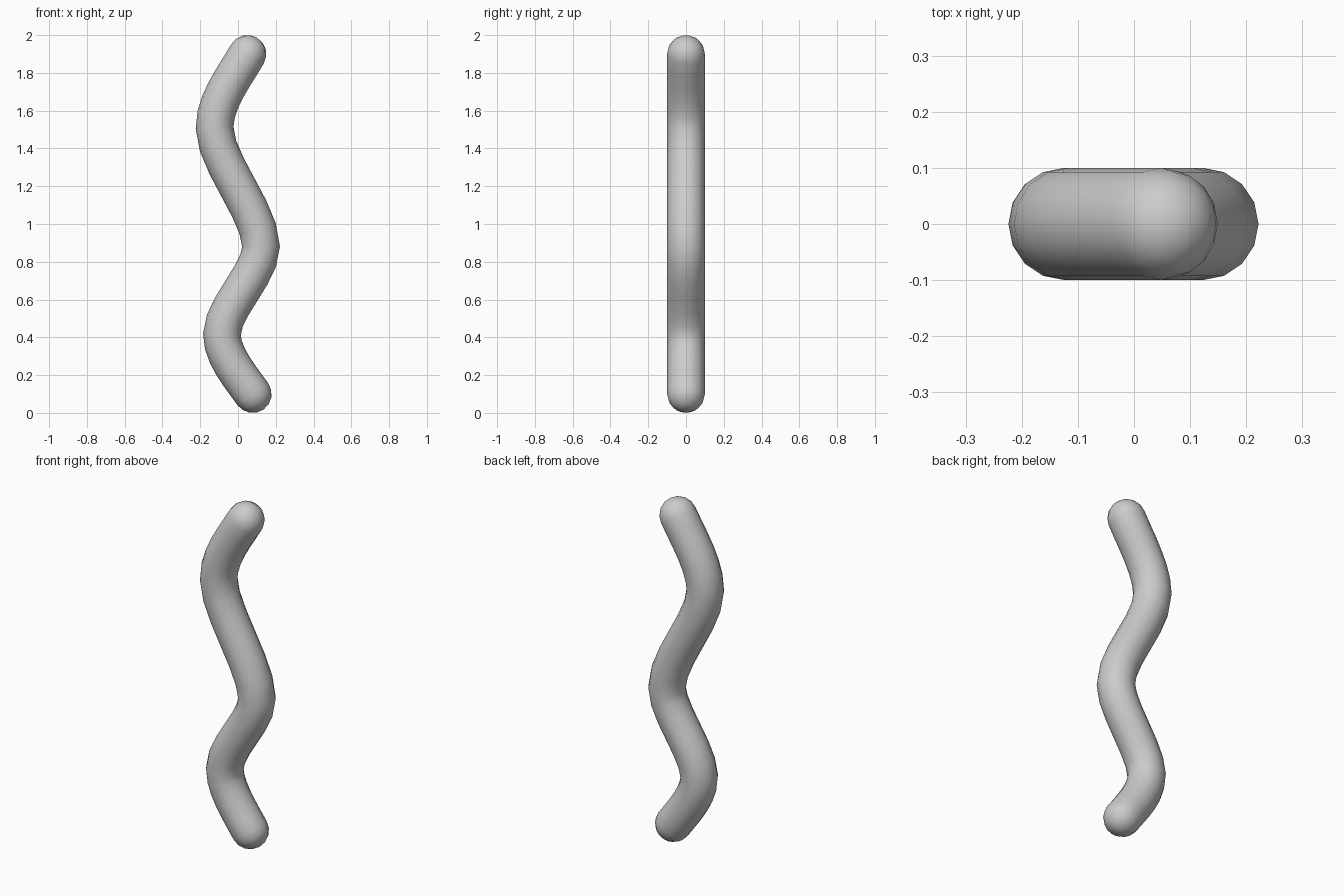
import bpy, bmesh, math
from mathutils import Vector
from mathutils.geometry import interpolate_bezier

if "Cube" in bpy.data.objects:
    bpy.data.objects.remove(bpy.data.objects["Cube"])

R, SIDES, STEPS, CAP = 0.1, 16, 6, 4

# Centre line in the xz plane: point, downward direction, handle lengths before / after
knots = [((0.05, 1.90), (-0.50, -0.87), 0, 0.14),
         ((-0.124, 1.51), (0, -1), 0.14, 0.18),
         ((0.122, 0.88), (0, -1), 0.18, 0.14),
         ((-0.085, 0.415), (0, -1), 0.14, 0.11),
         ((0.078, 0.10), (0.58, -0.81), 0.11, 0)]
knots = [(Vector((p[0], 0, p[1])), Vector((d[0], 0, d[1])).normalized(), a, b)
         for p, d, a, b in knots]

path = [knots[0][0]]
for (p, d, _, out), (q, e, inn, _) in zip(knots, knots[1:]):
    path += interpolate_bezier(p, p + d * out, q - e * inn, q, STEPS + 1)[1:]
tangents = [(b - a).normalized() for a, b in zip(path, path[2:])]
tangents = [knots[0][1]] + tangents + [knots[-1][1]]

# Ring stations (centre, direction, radius) with hemispherical ends
angles = [math.pi / 2 * i / CAP for i in range(1, CAP)]
start = [(path[0] - tangents[0] * R * math.sin(a), tangents[0], R * math.cos(a))
         for a in reversed(angles)]
end = [(path[-1] + tangents[-1] * R * math.sin(a), tangents[-1], R * math.cos(a))
       for a in angles]
stations = start + [(p, t, R) for p, t in zip(path, tangents)] + end

# Sweep the round section along the path
bm = bmesh.new()
rings = []
for c, t, r in stations:
    n = Vector((t.z, 0, -t.x))
    rings.append([bm.verts.new(c + n * r * math.cos(k * math.tau / SIDES)
                               + Vector((0, r * math.sin(k * math.tau / SIDES), 0)))
                  for k in range(SIDES)])
for a, b in zip(rings, rings[1:]):
    for k in range(SIDES):
        j = (k + 1) % SIDES
        bm.faces.new((a[k], a[j], b[j], b[k]))
# Close both tips
for ring, tip in ((rings[0], path[0] - tangents[0] * R),
                  (rings[-1], path[-1] + tangents[-1] * R)):
    v = bm.verts.new(tip)
    for k in range(SIDES):
        bm.faces.new((ring[k], ring[(k + 1) % SIDES], v))
bmesh.ops.recalc_face_normals(bm, faces=bm.faces)
for f in bm.faces:
    f.smooth = True

mesh = bpy.data.meshes.new("wavy_tube")
bm.to_mesh(mesh)
bm.free()
bpy.context.collection.objects.link(bpy.data.objects.new("wavy_tube", mesh))
